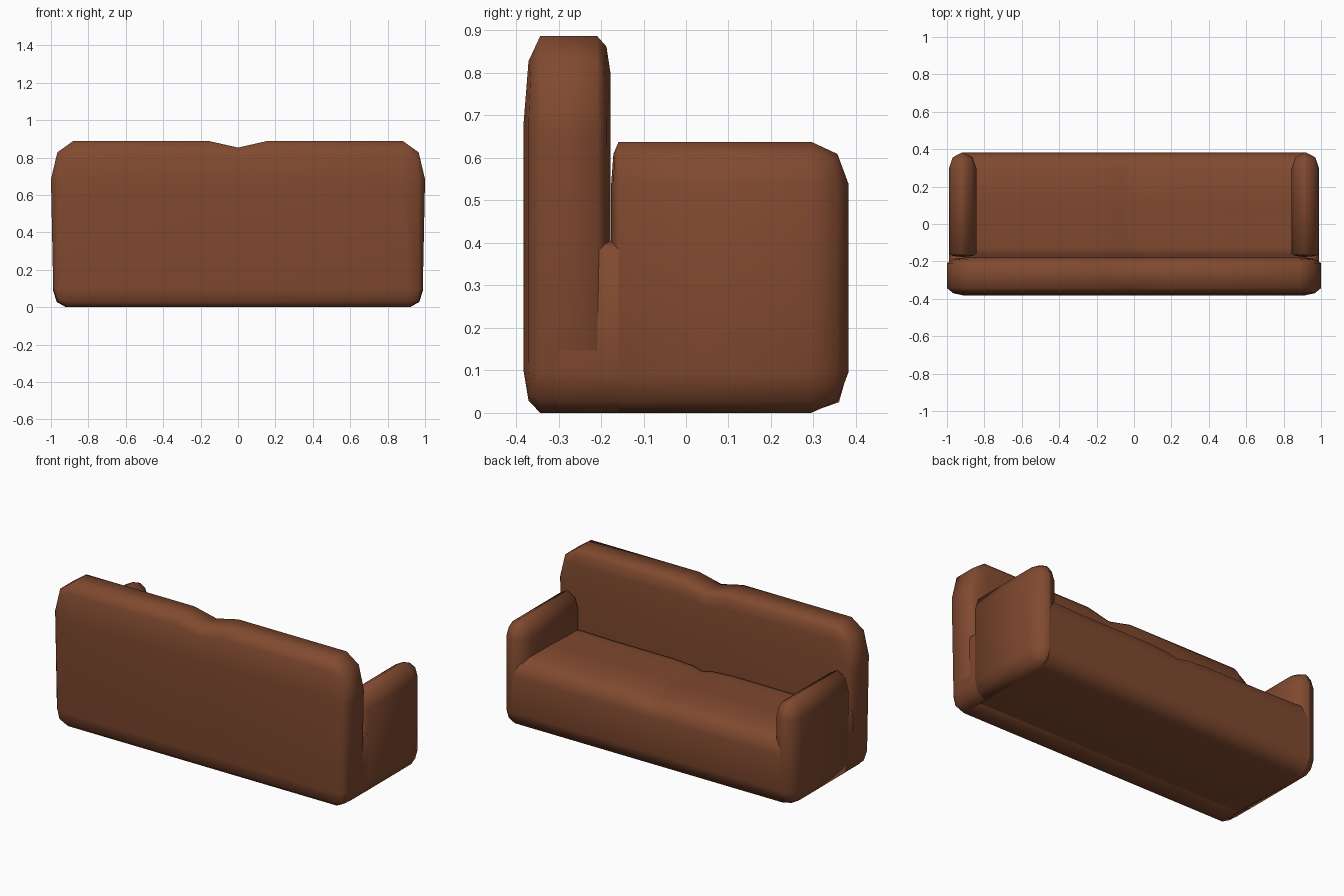
import bpy, bmesh, math
from mathutils import Vector

if "Cube" in bpy.data.objects:
    bpy.data.objects.remove(bpy.data.objects["Cube"])

mat = bpy.data.materials.new("brown_leather")
mat.diffuse_color = (0.22, 0.068, 0.029, 1)
mat.use_nodes = True
mat.node_tree.nodes["Principled BSDF"].inputs["Base Color"].default_value = mat.diffuse_color


def finish(bm, name):
    bmesh.ops.recalc_face_normals(bm, faces=bm.faces)
    me = bpy.data.meshes.new(name)
    bm.to_mesh(me)
    bm.free()
    me.materials.append(mat)
    ob = bpy.data.objects.new(name, me)
    bpy.context.collection.objects.link(ob)
    bpy.ops.object.select_all(action='DESELECT')
    ob.select_set(True)
    bpy.context.view_layer.objects.active = ob
    bpy.ops.object.shade_smooth_by_angle(angle=math.radians(78))
    return ob


def rounded_box(lo, hi, radius):
    bm = bmesh.new()
    bmesh.ops.create_cube(bm, size=1)
    lo, hi = Vector(lo), Vector(hi)
    for v in bm.verts:
        v.co = Vector([lo[i] + (v.co[i] + 0.5) * (hi[i] - lo[i]) for i in range(3)])
    bmesh.ops.bevel(bm, geom=bm.edges[:], offset=radius, segments=2,
                    profile=0.5, affect='EDGES')
    return bm


def cut(bm, co, no):
    bmesh.ops.bisect_plane(bm, geom=bm.verts[:] + bm.edges[:] + bm.faces[:],
                           plane_co=co, plane_no=no)


# Backrest: tall rounded slab, wider rounding at the top corners
bm = rounded_box((-1, -0.382, 0), (1, -0.178, 0.887), 0.078)
for v in bm.verts:
    c = v.co
    if c.z > 0.7:
        k = 2.6 if (abs(c.x) > 0.95 or c.y < -0.28) else 1.1
        c.z = 0.887 - (0.887 - c.z) * k
        if abs(c.x) > 0.9:
            c.x = math.copysign(1 - (1 - abs(c.x)) * 1.5, c.x)
    else:
        c.x *= 0.988
        c.z *= 1.25
    if c.y < -0.28:
        c.y = -0.382 - (-0.382 - c.y) * 0.5
    else:
        c.y = -0.178 - (-0.178 - c.y) * 0.4
# Soft dip at the top centre
for x in (-0.15, 0, 0.15):
    cut(bm, (x, 0, 0), (1, 0, 0))
cut(bm, (0, 0, 0.65), (0, 0, 1))
for v in bm.verts:
    if v.co.z > 0.65 and abs(v.co.x) < 0.01:
        v.co.z -= 0.034 * (v.co.z - 0.65) / 0.237
finish(bm, "backrest")

# Arms, with tight rounding where they meet the backrest
for side, s in (("left", -1), ("right", 1)):
    bm = rounded_box((0.842, -0.38, 0), (0.99, 0.382, 0.638), 0.07)
    for v in bm.verts:
        if v.co.y < 0:
            v.co.y = -0.176 + (v.co.y + 0.38) * 0.25
        else:
            v.co.y = 0.382 - (0.382 - v.co.y) * 1.25
        if v.co.z > 0.4:
            v.co.z = 0.638 - (0.638 - v.co.z) * 1.4
        else:
            v.co.z *= 1.35
        v.co.x *= s
    finish(bm, side + "_arm")

    # Lower side joining arm and backrest below the slot
    bm = rounded_box((0.845, -0.37, 0), (0.989, 0.14, 0.405), 0.07)
    for v in bm.verts:
        if v.co.z > 0.2:
            v.co.z = 0.405 - (0.405 - v.co.z) * 0.3
        else:
            v.co.z *= 1.35
        v.co.x *= s
    finish(bm, side + "_lower_side")

# Seat and base: one profile lofted across the width, creased at the centre
profile = [(-0.3, 0.001), (0.29, 0.001), (0.36, 0.025), (0.381, 0.1), (0.381, 0.32),
           (0.364, 0.39), (0.3, 0.424), (0.1, 0.422), (-0.05, 0.415),
           (-0.13, 0.415), (-0.165, 0.41), (-0.185, 0.39), (-0.3, 0.39)]
stations = [(-0.91, 0.006), (-0.6, 0), (-0.2, 0), (-0.07, -0.008), (0, -0.025),
            (0.07, -0.008), (0.2, 0), (0.6, 0), (0.91, 0.006)]
bm = bmesh.new()
rings = []
for x, dz in stations:
    rings.append([bm.verts.new((x, y, z + (dz if z > 0.35 else 0)))
                  for y, z in profile])
n = len(profile)
for a, b in zip(rings, rings[1:]):
    for i in range(n):
        j = (i + 1) % n
        bm.faces.new((a[i], a[j], b[j], b[i]))
bm.faces.new(rings[0])
bm.faces.new(rings[-1])
finish(bm, "seat")
